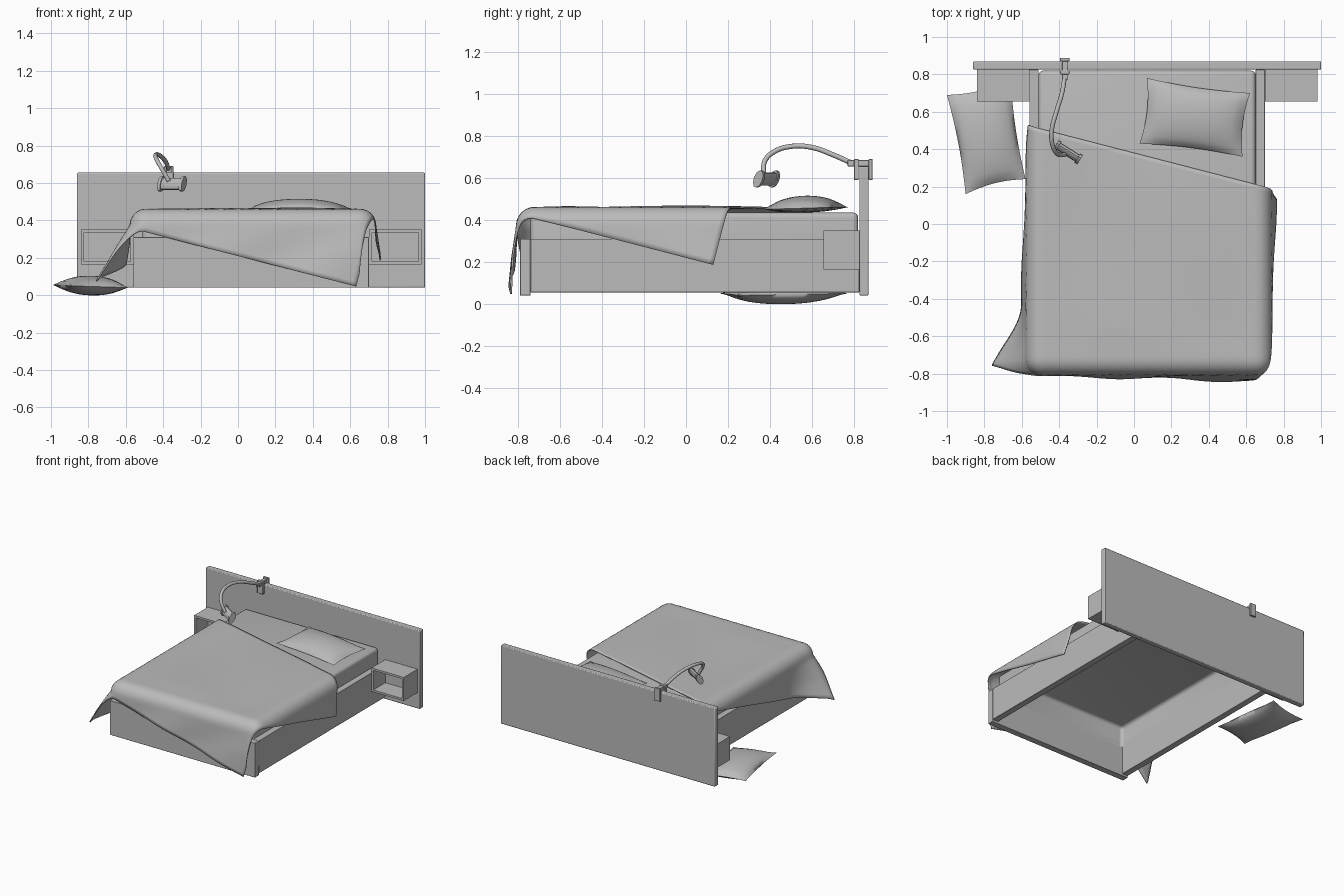
import bpy, bmesh, math
from mathutils import Vector

if "Cube" in bpy.data.objects:
    bpy.data.objects.remove(bpy.data.objects["Cube"])

GREY = (0.5, 0.5, 0.5, 1)
mat = bpy.data.materials.new("plain grey")
mat.use_nodes = True
mat.diffuse_color = GREY
mat.node_tree.nodes["Principled BSDF"].inputs["Base Color"].default_value = GREY


def finish(name, bm, smooth=None, bevel=0):
    bmesh.ops.recalc_face_normals(bm, faces=bm.faces)
    me = bpy.data.meshes.new(name)
    bm.to_mesh(me)
    bm.free()
    me.materials.append(mat)
    ob = bpy.data.objects.new(name, me)
    bpy.context.collection.objects.link(ob)
    if bevel:
        mod = ob.modifiers.new("soft edges", "BEVEL")
        mod.width, mod.segments = bevel, 2
    if smooth:
        bpy.ops.object.select_all(action="DESELECT")
        ob.select_set(True)
        bpy.context.view_layer.objects.active = ob
        bpy.ops.object.shade_smooth_by_angle(angle=math.radians(smooth))
    return ob


def add_box(bm, lo, hi):
    verts = bmesh.ops.create_cube(bm, size=1)["verts"]
    for v in verts:
        v.co = Vector([(a + b) / 2 + c * (b - a) for a, b, c in zip(lo, hi, v.co)])
    return verts


def box(name, lo, hi, bevel=0.003):
    bm = bmesh.new()
    add_box(bm, lo, hi)
    return finish(name, bm, 30, bevel)


def smoothstep(t):
    t = max(0, min(1, t))
    return t * t * (3 - 2 * t)


# Headboard and bed frame
box("headboard", (-0.86, 0.825, 0.04), (1.0, 0.87, 0.655), 0.006)
box("footboard", (-0.56, -0.79, 0.04), (0.70, -0.74, 0.31))
for side, x in (("right", -0.56), ("left", 0.65)):
    box(side + "_rail", (x, -0.74, 0.055), (x + 0.05, 0.825, 0.31))

# Mattress: rounded shell, open underneath
bm = bmesh.new()
add_box(bm, (-0.51, -0.74, 0.27), (0.65, 0.82, 0.435))
bm.normal_update()
bmesh.ops.delete(bm, geom=[f for f in bm.faces if f.normal.z < -0.5], context="FACES_ONLY")
rim = [e for e in bm.edges if not e.is_boundary]
bmesh.ops.bevel(bm, geom=rim, offset=0.025, segments=4, profile=0.5, affect="EDGES")
finish("mattress", bm, 50)

# Nightstands: boxes with an inset, pushed-in front
for side, x in (("right", -0.84), ("left", 0.70)):
    bm = bmesh.new()
    add_box(bm, (x, 0.655, 0.165), (x + 0.28, 0.825, 0.35))
    bm.normal_update()
    front = [f for f in bm.faces if f.normal.y < -0.5]
    bmesh.ops.inset_region(bm, faces=front, thickness=0.022)
    bmesh.ops.translate(bm, verts=front[0].verts, vec=(0, 0, 0))
    back = bmesh.ops.extrude_face_region(bm, geom=front)
    bmesh.ops.delete(bm, geom=front, context="FACES_ONLY")
    moved = [g for g in back["geom"] if isinstance(g, bmesh.types.BMVert)]
    bmesh.ops.translate(bm, verts=moved, vec=(0, 0.15, 0))
    finish(side + "_nightstand", bm, 30)


# Blanket: a turned rectangle of cloth folded over the bed edges
def drape(p):
    r, top = 0.085, 0.458
    near = Vector((max(-0.49, min(0.65, p.x)), max(-0.72, p.y)))
    off = p - near
    d = off.length
    if d < 1e-6:
        wave = 0.006 * math.sin(5 * p.x + 2 * p.y) * math.cos(4 * p.y)
        edge = min(p.x + 0.49, 0.65 - p.x, p.y + 0.72)
        return Vector((p.x, p.y, top + wave * smoothstep(edge / 0.2)))
    way = off / d
    arc = min(d / r, math.pi / 2)
    hang = max(0, d - r * math.pi / 2)
    flare = 0.10
    if way.x < 0:
        flare += 0.55 * smoothstep((-p.y - 0.42) / 0.36) * -way.x
    out = r * math.sin(arc) + flare * hang
    fold = 0.008 * math.sin(9 * (p.x - p.y)) * min(1, hang / 0.15)
    z = top - r * (1 - math.cos(arc)) - hang
    return Vector((*(near + way * (out + fold)), max(0.02, z)))


bm = bmesh.new()
head_right = Vector((-0.58, 0.53))
across, down = Vector((1.55, -0.40)), Vector((-0.338, -1.31))
NU, NV = 64, 56
grid = [[bm.verts.new(drape(head_right + across * (i / NU) + down * (j / NV)))
         for i in range(NU + 1)] for j in range(NV + 1)]
for j in range(NV):
    for i in range(NU):
        bm.faces.new((grid[j][i], grid[j + 1][i], grid[j + 1][i + 1], grid[j][i + 1]))
blanket = finish("blanket", bm, 60)
mod = blanket.modifiers.new("thickness", "SOLIDIFY")
mod.thickness, mod.offset = 0.008, 0


# Pillows: four-cornered cushions with pinched seams
def pillow(name, corners, rise, sink):
    bm = bmesh.new()
    n = 16
    a, b, c, d = map(Vector, corners)
    mid = (a + b + c + d) / 4
    for height in (rise, -sink):
        rows = []
        for j in range(n + 1):
            row = []
            for i in range(n + 1):
                u, v = i / n, j / n
                p = a.lerp(b, u).lerp(d.lerp(c, u), v)
                bu, bv = 4 * u * (1 - u), 4 * v * (1 - v)
                pinch = 1 - 0.07 * (bu * (1 - bv) + bv * (1 - bu))
                p = mid + (p - mid) * pinch
                p.z += height * (bu * bv) ** 0.6
                row.append(bm.verts.new(p))
            rows.append(row)
        for j in range(n):
            for i in range(n):
                bm.faces.new((rows[j][i], rows[j][i + 1], rows[j + 1][i + 1], rows[j + 1][i]))
    bmesh.ops.remove_doubles(bm, verts=bm.verts, dist=0.0005)
    finish(name, bm, 80)


pillow("bed_pillow", [(0.03, 0.43, 0.45), (0.58, 0.36, 0.45),
                      (0.62, 0.70, 0.46), (0.07, 0.78, 0.46)], 0.06, 0.02)
pillow("floor_pillow", [(-0.90, 0.16, 0.05), (-0.58, 0.24, 0.04),
                        (-0.66, 0.77, 0.05), (-1.0, 0.69, 0.055)], 0.055, 0.05)

# Reading lamp: clamp over the headboard
box("clamp_bridge", (-0.385, 0.77, 0.655), (-0.355, 0.87, 0.685))
box("clamp_front_jaw", (-0.395, 0.80, 0.59), (-0.345, 0.822, 0.69))
box("clamp_back_jaw", (-0.395, 0.87, 0.59), (-0.345, 0.888, 0.69))

# Lamp arm: bent tube
curve = bpy.data.curves.new("lamp_arm", "CURVE")
curve.dimensions = "3D"
curve.bevel_depth, curve.bevel_resolution, curve.resolution_u = 0.012, 2, 5
path = [(-0.37, 0.79, 0.67), (-0.385, 0.70, 0.71), (-0.415, 0.60, 0.745), (-0.44, 0.50, 0.75),
        (-0.435, 0.42, 0.725), (-0.41, 0.375, 0.68), (-0.37, 0.37, 0.61)]
spline = curve.splines.new("BEZIER")
spline.bezier_points.add(len(path) - 1)
for point, co in zip(spline.bezier_points, path):
    point.co = co
    point.handle_left_type = point.handle_right_type = "AUTO"
curve.use_fill_caps = True
curve.materials.append(mat)
bpy.context.collection.objects.link(bpy.data.objects.new("lamp_arm", curve))

# Lamp head: flattened barrel with a lip at each end
bm = bmesh.new()
for x, length, size in ((0, 0.14, 0.034), (-0.065, 0.018, 0.044), (0.07, 0.018, 0.044)):
    part = bmesh.ops.create_cone(bm, cap_ends=True, segments=10, radius1=size,
                                 radius2=size, depth=length)["verts"]
    for v in part:
        v.co = Vector((v.co.z + x, v.co.y * 0.55, v.co.x))
head = finish("lamp_head", bm, 40)
head.location = (-0.355, 0.385, 0.595)
head.rotation_euler = (math.radians(-25), 0, math.radians(-32))
